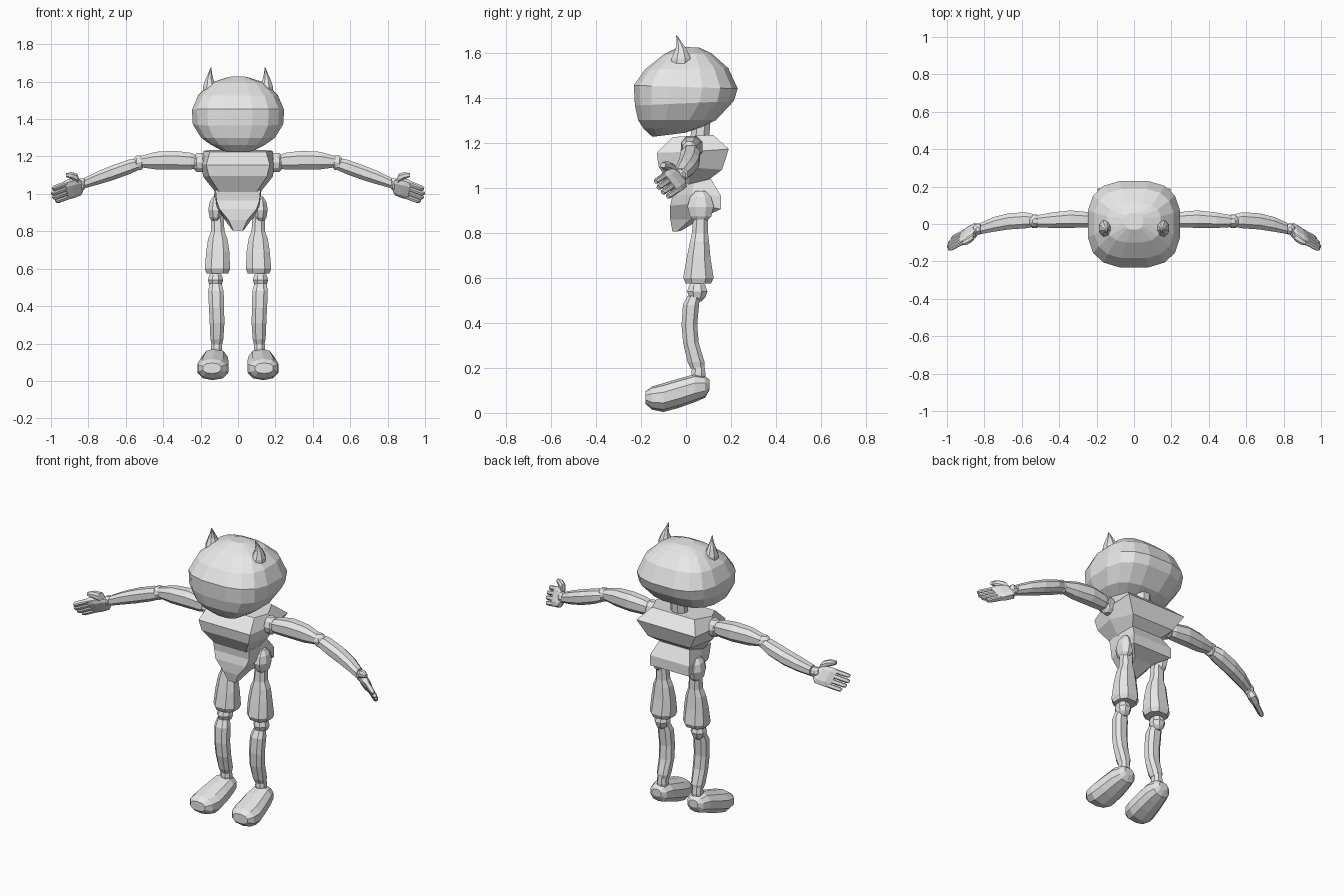
import bpy, bmesh, math
from mathutils import Vector

grey = bpy.data.materials.new("light_grey")
grey.diffuse_color = (0.8, 0.8, 0.8, 1)


def loft(name, rings, mirror=False):
    """Skin a list of equal-length point rings, cap both ends."""
    bm = bmesh.new()
    vs = [[bm.verts.new(p) for p in r] for r in rings]
    n = len(vs[0])
    for a, b in zip(vs, vs[1:]):
        for i in range(n):
            j = (i + 1) % n
            bm.faces.new((a[i], a[j], b[j], b[i]))
    bm.faces.new(vs[0][::-1])
    bm.faces.new(vs[-1])
    bmesh.ops.recalc_face_normals(bm, faces=bm.faces)
    me = bpy.data.meshes.new(name)
    bm.to_mesh(me)
    bm.free()
    me.materials.append(grey)
    ob = bpy.data.objects.new(name, me)
    bpy.context.collection.objects.link(ob)
    if mirror:
        ob.modifiers.new("mirror", "MIRROR").use_mirror_merge = False
    return ob


def oval(c, u, v, n=8, power=1.0):
    """Ring round c with half axes u and v; power below 1 makes it squarer."""
    c, u, v = Vector(c), Vector(u), Vector(v)
    pts = []
    for i in range(n):
        t = 2 * math.pi * (i + 0.5) / n
        s = lambda q: math.copysign(abs(q) ** power, q)
        pts.append(c + u * s(math.cos(t)) + v * s(math.sin(t)))
    return pts


AXES = {"x": ((0, 1, 0), (0, 0, 1)), "y": ((1, 0, 0), (0, 0, 1)), "z": ((1, 0, 0), (0, 1, 0))}


def limb(name, axis, rows, n=8, power=0.9):
    """Mirrored tube; each row is x, y, z and two half widths."""
    u, v = (Vector(a) for a in AXES[axis])
    loft(name, [oval(r[:3], u * r[3], v * r[4], n, power) for r in rows], True)


def ball(name, c, r):
    """Faceted joint."""
    rows = [(c[0], c[1], c[2] + k * r[2], r[0] * w, r[1] * w)
            for k, w in ((-1, .4), (-.6, .85), (0, 1.06), (.6, .85), (1, .4))]
    limb(name, "z", rows, 8, 1)


# Head: half width, front y, back y, front z, back z
head = [(.09, -.15, .00, 1.226, 1.245), (.15, -.19, .07, 1.262, 1.27),
        (.20, -.215, .135, 1.30, 1.30), (.245, -.23, .215, 1.365, 1.385),
        (.25, -.235, .233, 1.455, 1.44), (.215, -.185, .19, 1.525, 1.532),
        (.145, -.10, .115, 1.592, 1.597), (.05, -.03, .06, 1.627, 1.622)]
loft("head", [oval((0, (a + b) / 2, (c + d) / 2), (w, 0, 0), (0, (b - a) / 2, (d - c) / 2), 16, .72)
              for w, a, b, c, d in head])
limb("horn", "z", [(.147, -.025, 1.53, .043, .052), (.151, -.022, 1.575, .038, .046),
                   (.153, -.022, 1.615, .022, .027), (.149, -.03, 1.645, .011, .013),
                   (.145, -.042, 1.677, .002, .002)], 8, 1)
loft("neck", [oval((0, y, z), (.05, 0, 0), (0, .045, 0)) for y, z in ((.06, 1.2), (.07, 1.34))])


def torso(name, rows):
    """Six-sided rings: half widths, y and z, each at front, middle and back."""
    rings = []
    for hf, hm, hb, yf, ym, yb, zf, zm, zb in rows:
        rings.append([(-hf, yf, zf), (hf, yf, zf), (hm, ym, zm),
                      (hb, yb, zb), (-hb, yb, zb), (-hm, ym, zm)])
    loft(name, rings)


torso("chest", [(.10, .12, .08, -.07, .01, .08, 1.01, 1.01, 1.02),
                (.155, .185, .14, -.122, .02, .16, 1.095, 1.09, 1.08),
                (.17, .20, .195, -.13, .02, .19, 1.155, 1.16, 1.172),
                (.15, .185, .14, -.06, .02, .12, 1.225, 1.23, 1.235)])
torso("abdomen", [(.025, .03, .025, -.06, -.04, -.02, .805, .805, .81),
                  (.05, .07, .06, -.07, .02, .08, .86, .86, .87),
                  (.10, .115, .13, -.07, .03, .155, .92, .93, .905),
                  (.115, .12, .13, -.06, .03, .155, .965, .97, .965),
                  (.12, .125, .10, -.065, .03, .11, 1.02, 1.02, 1.04)])

# Legs
ball("hip_joint", (.12, .065, .915), (.04, .06, .07))
limb("thigh", "z", [(.11, .065, .88, .035, .034), (.108, .062, .80, .038, .038),
                    (.108, .06, .76, .055, .045), (.108, .056, .69, .066, .056),
                    (.11, .055, .60, .072, .072), (.11, .055, .575, .062, .06)], 8, .8)
ball("knee_joint", (.12, .05, .54), (.042, .046, .045))
limb("shin", "z", [(.12, .035, .52, .034, .03), (.118, .022, .48, .044, .038),
                   (.115, .015, .39, .043, .037), (.112, .022, .31, .042, .037),
                   (.113, .045, .225, .037, .04), (.113, .05, .195, .03, .03)], 8, .8)
limb("ankle", "z", [(.115, .055, .14, .03, .03), (.115, .055, .175, .032, .034),
                    (.115, .055, .215, .028, .028)])
limb("foot", "y", [(.122, .105, .125, .03, .022), (.122, .085, .115, .055, .048),
                   (.124, .04, .11, .07, .062), (.128, -.03, .088, .08, .065),
                   (.134, -.10, .068, .086, .064), (.138, -.15, .066, .076, .052),
                   (.14, -.18, .068, .05, .028)], 10, .85)

# Arms
ball("shoulder_joint", (.205, .02, 1.168), (.045, .045, .05))
limb("upper_arm", "x", [(.205, .02, 1.17, .03, .03), (.25, .023, 1.175, .044, .047),
                        (.34, .026, 1.18, .05, .054), (.44, .02, 1.178, .044, .05),
                        (.52, .015, 1.172, .034, .032)], 8, .85)
ball("elbow_joint", (.53, .015, 1.167), (.035, .036, .038))
limb("forearm", "x", [(.53, .018, 1.16, .034, .034), (.58, .02, 1.145, .046, .042),
                      (.67, .014, 1.113, .046, .043), (.75, -.002, 1.085, .042, .038),
                      (.82, -.024, 1.058, .032, .03)], 8, .85)
ball("wrist_joint", (.835, -.028, 1.052), (.028, .03, .03))

# Hands: length, breadth and thickness directions
L = Vector((.13, -.07, -.05)).normalized()
B = Vector((-.02, .07, -.09)).normalized()
T = L.cross(B).normalized()
W = Vector((.835, -.028, 1.05))
loft("palm", [oval(W + L * d + B * o, B * b, T * t, 8, .6) for d, o, b, t in
              ((.0, .0, .03, .018), (.025, .003, .055, .025), (.07, .0, .06, .024),
               (.105, .0, .058, .016))], True)
for i, tip in enumerate((.178, .19, .188, .175)):
    o = (i - 1.5) * .029
    loft("finger_%d" % (i + 1), [oval(W + L * d + B * o, B * .0135 * s, T * .014 * s, 8, .6)
                                 for d, s in ((.09, 1), (.14, 1), (tip - .012, .95), (tip, .6))], True)
a, b = Vector((.85, -.055, 1.055)), Vector((.915, -.105, 1.105))
limb("thumb", "x", [(.845, -.045, 1.05, .018, .02), (.86, -.068, 1.085, .024, .024),
                    (.89, -.088, 1.098, .023, .02), (.92, -.103, 1.10, .012, .011)], 8, .85)
